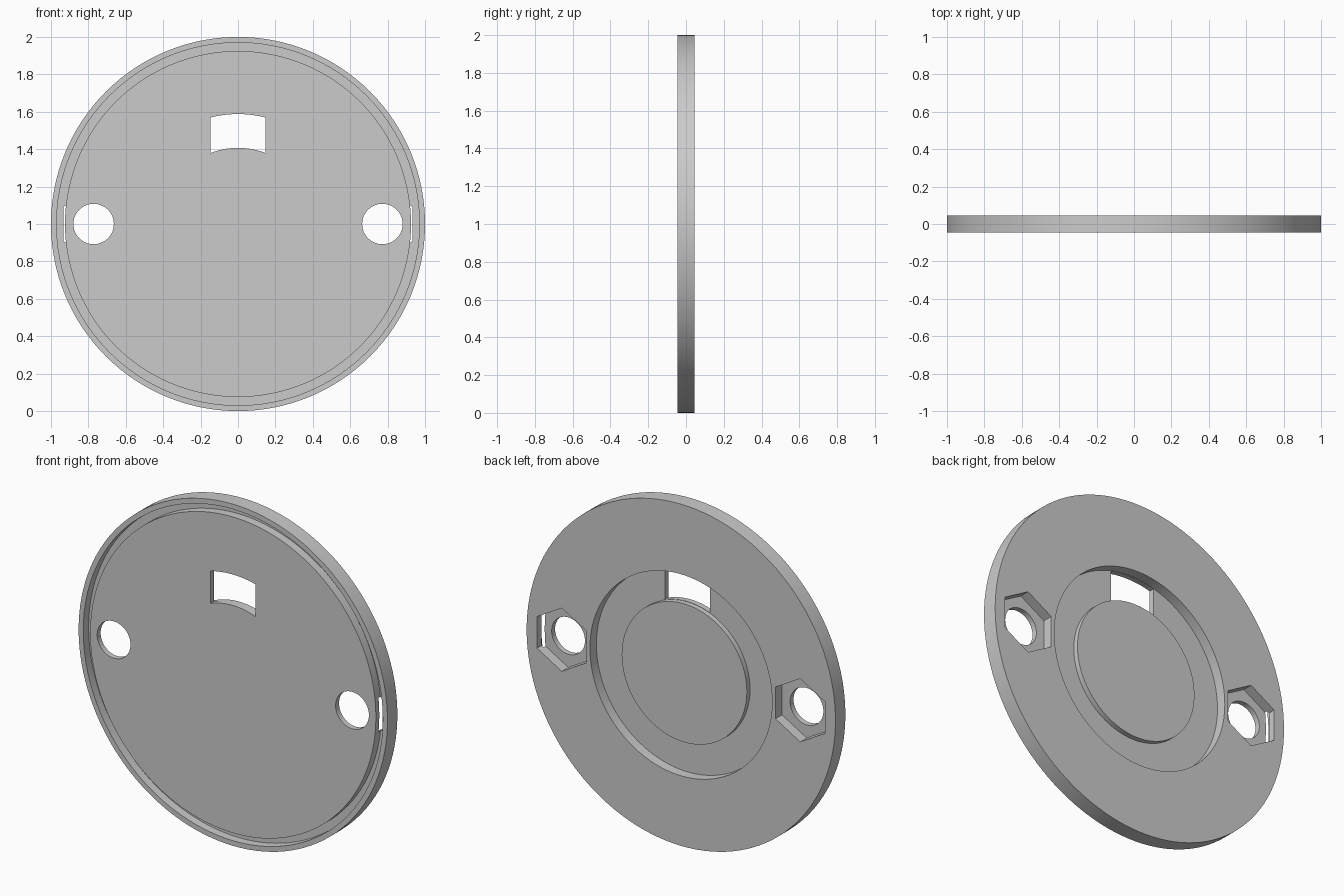
import bpy, bmesh, math
from mathutils import Matrix

if "Cube" in bpy.data.objects:
    bpy.data.objects.remove(bpy.data.objects["Cube"], do_unlink=True)

HALF = 0.046            # half the plate thickness
FLOOR = HALF - 0.06     # depth reached by the rear pockets
BOSS = HALF - 0.03      # top of the central boss
GROOVE = 0.004          # bottom of the front groove
SIDES = 128

grey = bpy.data.materials.new("plain grey")
grey.use_nodes = True
colour = (0.6, 0.6, 0.6, 1)
grey.diffuse_color = colour
grey.node_tree.nodes["Principled BSDF"].inputs["Base Color"].default_value = colour


def make_object(name, bm):
    bmesh.ops.recalc_face_normals(bm, faces=bm.faces)
    mesh = bpy.data.meshes.new(name)
    bm.to_mesh(mesh)
    bm.free()
    mesh.materials.append(grey)
    obj = bpy.data.objects.new(name, mesh)
    bpy.context.collection.objects.link(obj)
    return obj


def lathe(name, profile):
    """Revolve (radius, depth) points around the y axis through z = 1."""
    bm = bmesh.new()
    verts = [bm.verts.new((r, y, 0)) for r, y in profile]
    edges = [bm.edges.new(pair) for pair in zip(verts, verts[1:])]
    bmesh.ops.spin(bm, geom=verts + edges, cent=(0, 0, 0), axis=(0, 1, 0),
                   angle=math.tau, steps=SIDES)
    bmesh.ops.remove_doubles(bm, verts=bm.verts, dist=1e-5)
    bmesh.ops.translate(bm, verts=bm.verts, vec=(0, 0, 1))
    return make_object(name, bm)


def prism(name, outline, y0, y1):
    """Extrude an (x, z) outline along y."""
    bm = bmesh.new()
    face = bm.faces.new([bm.verts.new((x, y0, z)) for x, z in outline])
    moved = bmesh.ops.extrude_face_region(bm, geom=[face])["geom"]
    bmesh.ops.translate(bm, vec=(0, y1 - y0, 0),
                        verts=[v for v in moved if isinstance(v, bmesh.types.BMVert)])
    return make_object(name, bm)


def polygon(cx, radius, sides):
    """Regular outline with a corner pointing up."""
    return [(cx + radius * math.sin(math.tau * i / sides),
             1 + radius * math.cos(math.tau * i / sides)) for i in range(sides)]


def arc(radius, half_width, steps=12):
    limit = math.asin(half_width / radius)
    angles = [limit * (2 * i / steps - 1) for i in range(steps + 1)]
    return [(radius * math.sin(a), 1 + radius * math.cos(a)) for a in angles]


def cut(target, cutter):
    cutter.hide_render = True
    mod = target.modifiers.new(cutter.name, "BOOLEAN")
    mod.operation = "DIFFERENCE"
    mod.solver = "EXACT"
    mod.object = cutter
    bpy.context.view_layer.objects.active = target
    bpy.ops.object.modifier_apply(modifier=mod.name)
    bpy.data.objects.remove(cutter, do_unlink=True)


# Round plate: front groove near the rim, rear recess with a low central boss
plate = lathe("round_plate", [
    (0, -HALF), (0.925, -HALF), (0.925, GROOVE), (0.97, GROOVE), (0.97, -HALF),
    (1, -HALF), (1, HALF), (0.59, HALF), (0.59, FLOOR),
    (0.405, FLOOR), (0.405, BOSS), (0, BOSS)])

# Curved window through the recess floor
window = arc(0.588, 0.147) + arc(0.407, 0.147)[::-1]
cut(plate, prism("window_cutter", window, -0.1, 0.005))

# Bolt holes with hexagonal nut pockets at the back
for side in (-1, 1):
    cut(plate, prism("nut_pocket_cutter", polygon(side * 0.772, 0.185, 6), FLOOR, 0.1))
    cut(plate, prism("bolt_hole_cutter", polygon(side * 0.772, 0.108, 64), -0.1, 0.1))

# Smooth the round walls and keep the edges crisp
bpy.ops.object.select_all(action="DESELECT")
plate.select_set(True)
bpy.context.view_layer.objects.active = plate
bpy.ops.object.shade_smooth_by_angle(angle=math.radians(30))
